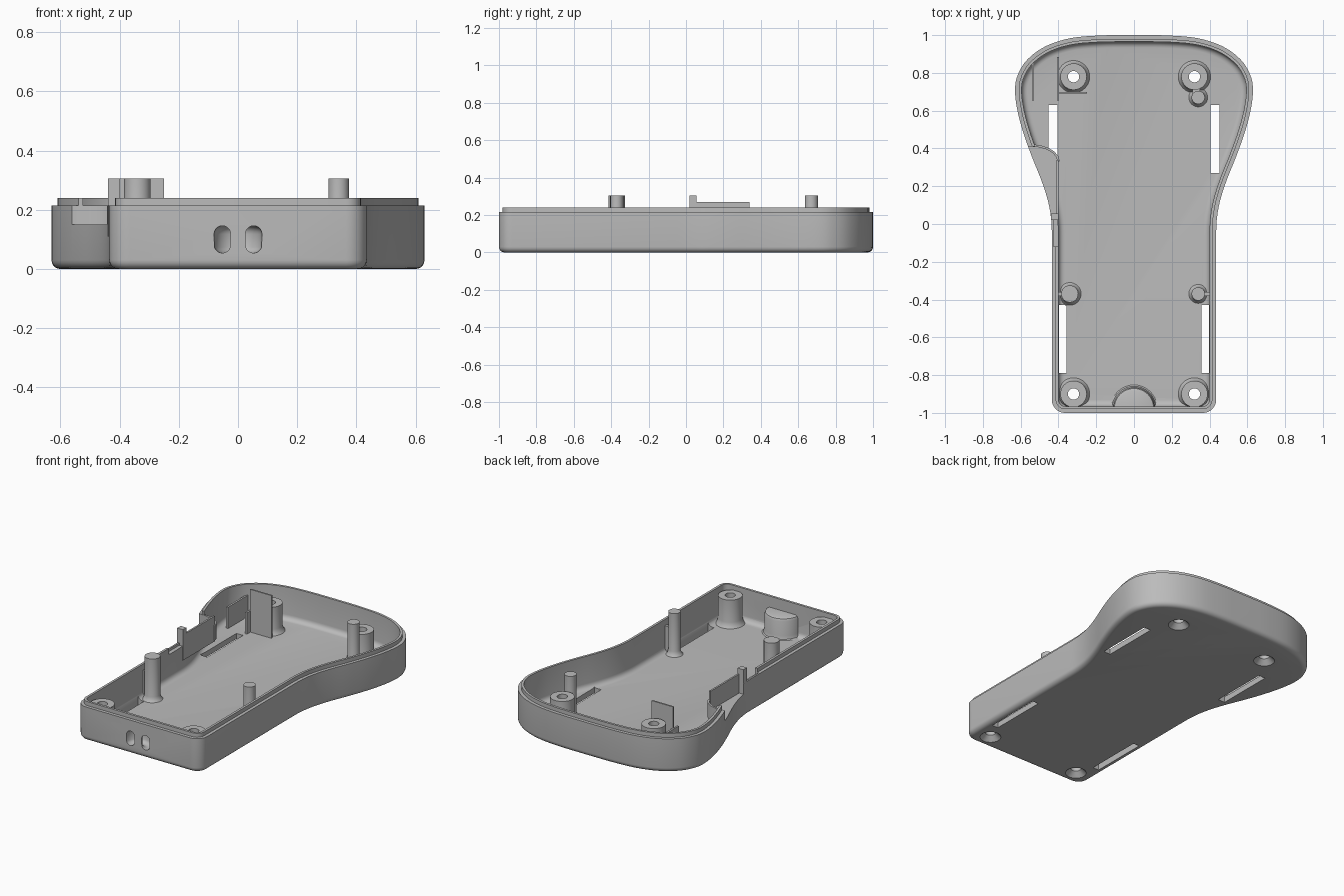
import bpy, bmesh
from math import sin, cos, pi, radians
from mathutils import Vector

if "Cube" in bpy.data.objects:
    bpy.data.objects.remove(bpy.data.objects["Cube"])

GREY = bpy.data.materials.new("plain_grey")
GREY.use_nodes = True
GREY.diffuse_color = (0.5, 0.5, 0.5, 1)
GREY.node_tree.nodes["Principled BSDF"].inputs["Base Color"].default_value = (0.5, 0.5, 0.5, 1)


def loft(name, loops, ring=False):
    """Bridge equal loops; cap both ends, or join last to first if ring."""
    bm = bmesh.new()
    rows = [[bm.verts.new(p) for p in loop] for loop in loops]
    n = len(rows[0])
    pairs = list(zip(rows, rows[1:])) + ([(rows[-1], rows[0])] if ring else [])
    for a, b in pairs:
        for i in range(n):
            j = (i + 1) % n
            bm.faces.new((a[i], a[j], b[j], b[i]))
    if not ring:
        bm.faces.new(rows[0])
        bm.faces.new(rows[-1])
    bmesh.ops.recalc_face_normals(bm, faces=bm.faces)
    mesh = bpy.data.meshes.new(name)
    bm.to_mesh(mesh)
    bm.free()
    mesh.materials.append(GREY)
    ob = bpy.data.objects.new(name, mesh)
    bpy.context.collection.objects.link(ob)
    return ob


def prism(name, pts, z0, z1):
    return loft(name, [[(x, y, z) for x, y in pts] for z in (z0, z1)])


def box(name, x0, x1, y0, y1, z0, z1):
    return prism(name, [(x0, y0), (x1, y0), (x1, y1), (x0, y1)], z0, z1)


def lathe(name, x, y, profile, ring=False, n=32):
    return loft(name, [[(x + r * cos(2 * pi * i / n), y + r * sin(2 * pi * i / n), z)
                        for i in range(n)] for r, z in profile], ring)


def cut(ob, cutters):
    for c in cutters:
        m = ob.modifiers.new("cut", "BOOLEAN")
        m.operation, m.solver, m.object = "DIFFERENCE", "EXACT", c
        bpy.context.view_layer.update()
        bpy.context.view_layer.objects.active = ob
        bpy.ops.object.modifier_apply(modifier=m.name)


def spline(pts, steps=5):
    """Catmull-Rom curve through the points, without the two end handles."""
    out = []
    for a, b, c, d in zip(pts, pts[1:], pts[2:], pts[3:]):
        for k in range(steps):
            t = k / steps
            out.append(0.5 * (2 * b + (c - a) * t + (2 * a - 5 * b + 4 * c - d) * t * t
                              + (3 * b - a - 3 * c + d) * t ** 3))
    return out


# Outline: half of the flared body, then mirrored
key = [(-.18, 1), (0, 1), (.18, .998), (.34, .983), (.47, .94), (.565, .87), (.615, .79),
       (.63, .71), (.617, .6), (.585, .48), (.542, .36), (.49, .23), (.455, .12),
       (.438, .02), (.435, -.08), (.435, -.2)]
R = 0.07
half = spline([Vector(p) for p in key])
half += [Vector((.435 - R + R * cos(a), -1 + R - R * sin(a)))
         for a in [pi / 2 * i / 8 for i in range(9)]]
outline = half + [Vector((-p.x, p.y)) for p in reversed(half[1:])]


def inset(d, z):
    loop = []
    for i, p in enumerate(outline):
        a = (p - outline[i - 1]).normalized()
        b = (outline[(i + 1) % len(outline)] - p).normalized()
        t = (a + b).normalized()
        q = p + Vector((t.y, -t.x)) * d / max(t.dot(a), 0.7)
        loop.append((q.x, q.y, z))
    return loop


# Shell section: rounded outer bottom, stepped lip, filleted inner floor
T, F, FLOOR = 0.035, 0.032, 0.035
arc = [pi / 2 * i / 5 for i in range(6)]
section = [(.03 - .03 * sin(a), .03 - .03 * cos(a)) for a in arc]
section += [(0, .215), (.02, .215), (.02, .24), (T, .24)]
section += [(T + F - F * cos(a), FLOOR + F - F * sin(a)) for a in arc]
shell = loft("shell", [inset(d, z) for d, z in section])

# Screw bosses and their countersunk holes
cutters = []
BOSSES = [(sx * .32, y) for sx in (-1, 1) for y in (.78, -.9)]
for x, y in BOSSES:
    lathe("screw_boss", x, y, [(.03, .03), (.09, .03), (.077, .045), (.07, .07),
                               (.07, .21), (.03, .21)], ring=True)
    cutters.append(lathe("screw_cutter", x, y, [(.064, -.004), (.03, .03), (.03, .1)]))

# Floor slots
for s in (-1, 1):
    for a, b, y0, y1 in ((.405, .452, .27, .63), (.357, .398, -.79, -.43)):
        x0, x1 = sorted((s * a, s * b))
        cutters.append(box("slot_cutter", x0, x1, y0, y1, -.1, .14))

# Side button notch and lip gap in the right wall
cutters.append(box("notch_cutter", -.8, -.402, .055, .41, .15, .4))
cutters.append(box("lip_gap_cutter", -.425, -.38, -.12, .02, .2, .4))

# Strap loop: bump inside the front wall, with a curved tunnel through it
ang = [pi * i / 20 for i in range(21)]
bump = loft("strap_bump", [[(r * cos(a), -.975 + r * sin(a), z) for a in ang]
                           for r, z in ((.13, .03), (.116, .04), (.11, .06), (.11, .15),
                                        (.104, .164), (.09, .17))])
pill = [(.028 * cos(2 * pi * i / 20), .1 + .028 * sin(2 * pi * i / 20)
         + (.018 if i <= 10 else -.018)) for i in range(20)]
tunnel = loft("tunnel_cutter",
              [[((.053 + r) * cos(2 * pi * k / 32), -1 + (.053 + r) * sin(2 * pi * k / 32), z)
                for r, z in pill] for k in range(32)], ring=True)
cutters.append(tunnel)
cut(shell, cutters)
cut(bump, [tunnel])
for c in cutters:
    bpy.data.objects.remove(c)

# Support posts
for x, y, r in ((-.34, -.37, .045), (.34, -.37, .035), (.34, .67, .035)):
    lathe("support_post", x, y, [(r + .02, .03), (r + .007, .043), (r, .065), (r, .305)])
for s in (-1, 1):
    x0, x1 = sorted((s * .35, s * .415))
    box("post_rib", x0, x1, -.38, -.36, .03, .2)
box("boss_web", .31, .35, .68, .74, .03, .2)

# Upright plates beside the rear boss
box("tall_plate", -.4, -.25, .69, .7, .03, .305)
for x in (-.535, -.402):
    box("guide_plate", x - .006, x + .006, .655, .885, .03, .17)

# Button ledge with its curved back wall
curve = [(cos(a), sin(a)) for a in reversed(arc)]
bend = [(-.545 + .14 * c, .33 + .08 * s) for c, s in curve]
edge = [(x, y) for x, y, z in inset(.004, 0) if x < 0 and .05 < y < .4]
prism("button_ledge", edge + bend + [(-.405, .05)], .12, .15)
outer = [(-.545 + .152 * c, .33 + .092 * s) for c, s in curve]
prism("ledge_wall", bend + outer[::-1], .12, .215)

# Button spring plate and its tab
box("button_plate", -.411, -.4, .02, .34, .11, .27)
box("button_tab", -.44, -.4, .02, .055, .11, .305)

# Smooth the round parts, keep edges crisp
bpy.ops.object.select_all(action="DESELECT")
for ob in bpy.context.collection.objects:
    if ob.type == "MESH" and GREY.name in ob.data.materials:
        ob.select_set(True)
        bpy.context.view_layer.objects.active = ob
bpy.ops.object.shade_smooth_by_angle(angle=radians(32))
